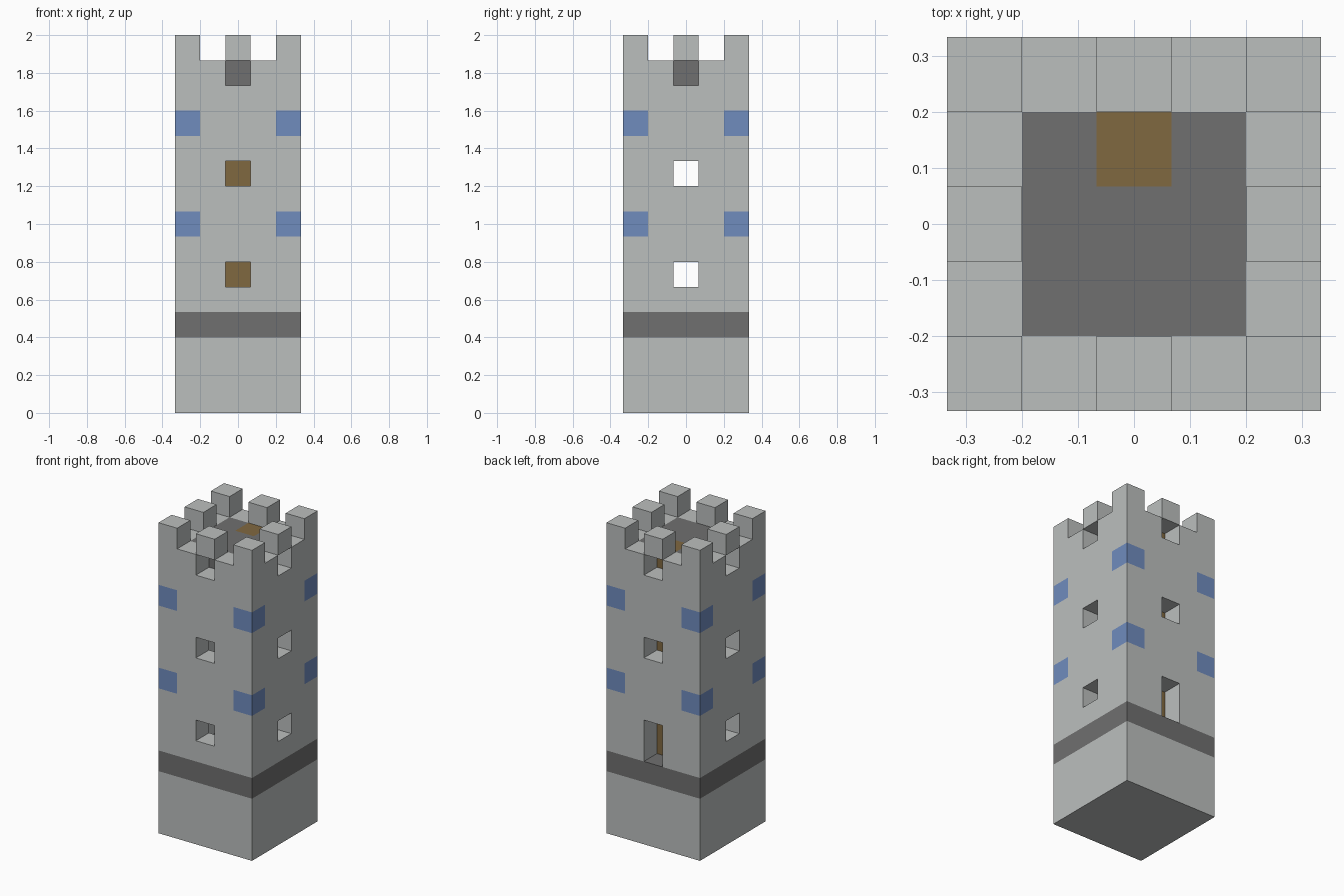
import bpy
import bmesh
from mathutils import Vector

old = bpy.data.objects.get("Cube")
if old:
    bpy.data.objects.remove(old, do_unlink=True)

UNIT = 2 / 15          # edge of one building block
TOP = 14               # wall-walk level, in blocks


def material(name, rgb):
    mat = bpy.data.materials.new(name)
    mat.use_nodes = True
    mat.diffuse_color = (*rgb, 1)
    bsdf = mat.node_tree.nodes["Principled BSDF"]
    bsdf.inputs["Base Color"].default_value = (*rgb, 1)
    bsdf.inputs["Roughness"].default_value = 0.9
    return mat


stone = material("light_stone", (0.50, 0.52, 0.515))
slate = material("dark_stone", (0.162, 0.162, 0.162))
wood = material("ladder_wood", (0.216, 0.138, 0.051))
blue = material("blue_banner", (0.162, 0.262, 0.515))


def blocks(xs, ys, zs):
    return {(x, y, z) for x in xs for y in ys for z in zs}


wide, inner, ends = range(-2, 3), range(-1, 2), (-2, 2)

# Foundation, dark floor course and flat roof
base = blocks(wide, wide, range(3))
band = blocks(wide, wide, [3])
ladder = blocks([0], [1], range(4, TOP))
roof = blocks(inner, inner, [TOP - 1]) - ladder

# Blue corner blocks in two rows
banners = blocks(ends, ends, (7, 11))

# Hollow walls pierced by windows on each side and a door at the back
walls = blocks(wide, wide, range(4, TOP)) - blocks(inner, inner, range(4, TOP))
windows = blocks([0], ends, (5, 9, 13)) | blocks(ends, [0], (5, 9, 13))
door = blocks([0], [2], (4, 5))
walls -= windows | door | banners

# Battlements: every other block around the rim
merlons = blocks((-2, 0, 2), (-2, 0, 2), [TOP]) - {(0, 0, TOP)}

parts = [
    ("foundation", base, stone),
    ("floor_band", band, slate),
    ("tower_walls", walls, stone),
    ("corner_banners", banners, blue),
    ("ladder", ladder, wood),
    ("roof_floor", roof, slate),
    ("merlons", merlons, stone),
]
solid = set().union(*(cells for _, cells, _ in parts))


def build(name, cells, mat):
    """Mesh the exposed block faces of one part."""
    bm = bmesh.new()
    for cell in sorted(cells):
        centre = Vector(cell) + Vector((0, 0, 0.5))
        for axis in range(3):
            for sign in (-1, 1):
                n, u, v = Vector(), Vector(), Vector()
                n[axis] = sign
                if tuple(int(a + b) for a, b in zip(cell, n)) in solid:
                    continue
                u[(axis + 1) % 3] = 0.5
                v[(axis + 2) % 3] = 0.5 * sign
                mid = centre + n * 0.5
                corners = (mid - u - v, mid + u - v, mid + u + v, mid - u + v)
                bm.faces.new([bm.verts.new(c * UNIT) for c in corners])
    bmesh.ops.remove_doubles(bm, verts=bm.verts[:], dist=0.001)
    mesh = bpy.data.meshes.new(name)
    bm.to_mesh(mesh)
    bm.free()
    mesh.materials.append(mat)
    bpy.context.collection.objects.link(bpy.data.objects.new(name, mesh))


for part in parts:
    build(*part)
